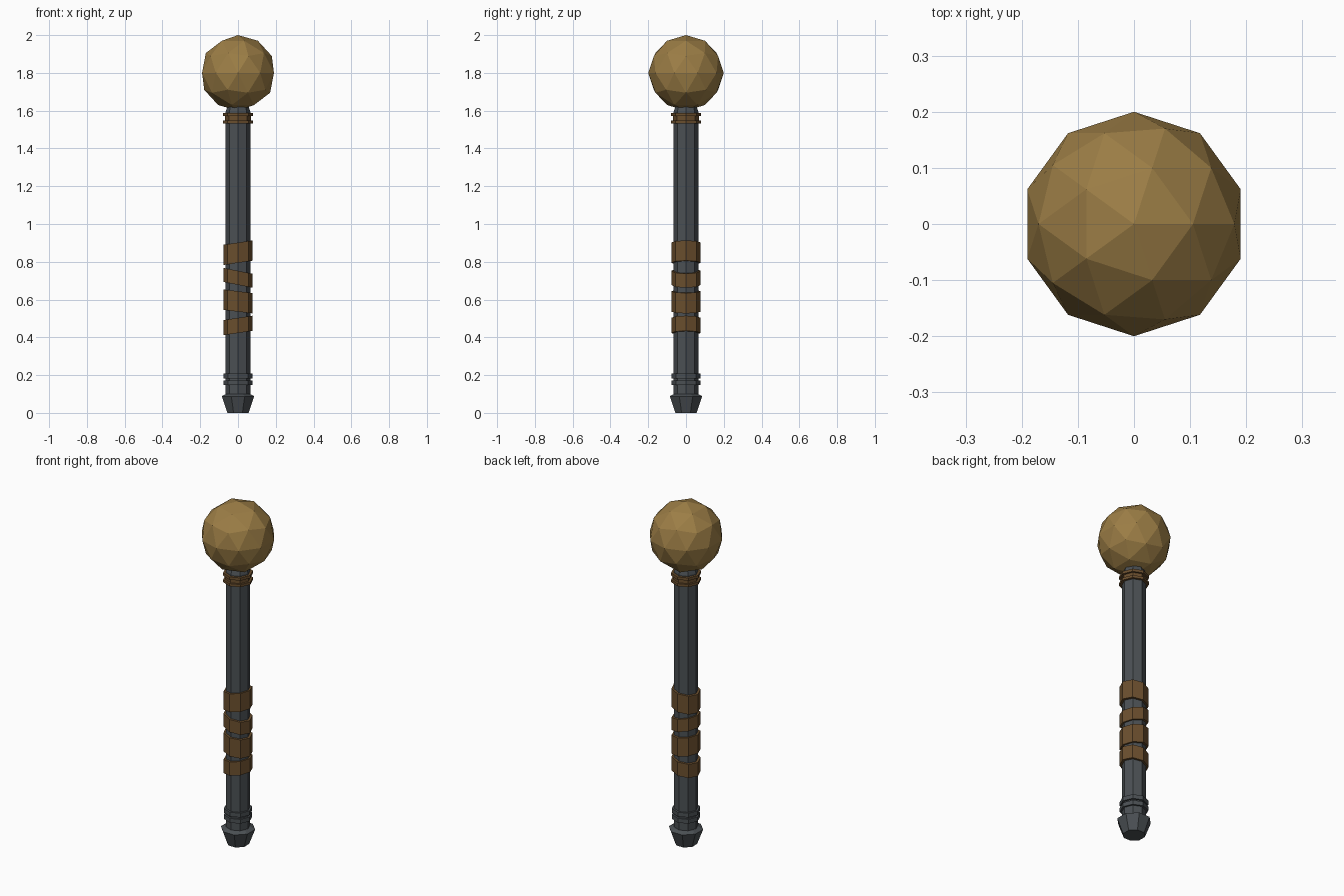
import bpy, bmesh, math
from mathutils import Matrix

if "Cube" in bpy.data.objects:
    bpy.data.objects.remove(bpy.data.objects["Cube"])


def material(name, rgb):
    m = bpy.data.materials.new(name)
    m.diffuse_color = (*rgb, 1)
    m.use_nodes = True
    m.node_tree.nodes["Principled BSDF"].inputs["Base Color"].default_value = m.diffuse_color
    return m


BRASS = material("dull brass", (0.33, 0.205, 0.06))
IRON = material("dark iron", (0.07, 0.08, 0.088))
LEATHER = material("brown leather", (0.145, 0.077, 0.027))


def finish(name, bm, mat):
    bmesh.ops.recalc_face_normals(bm, faces=bm.faces)
    me = bpy.data.meshes.new(name)
    bm.to_mesh(me)
    bm.free()
    me.materials.append(mat)
    ob = bpy.data.objects.new(name, me)
    bpy.context.collection.objects.link(ob)
    return ob


def lathe(name, profile, mat, phase=0.0, tilt=0.0, n=8):
    """Capped n-sided turning of (radius, z) points; tilt leans it across x."""
    bm = bmesh.new()
    rings = []
    for r, z in profile:
        ring = []
        for i in range(n):
            a = phase + 2 * math.pi * i / n
            x, y = r * math.cos(a), r * math.sin(a)
            ring.append(bm.verts.new((x, y, z + x * tilt)))
        rings.append(ring)
    for a, b in zip(rings, rings[1:]):
        for i in range(n):
            j = (i + 1) % n
            bm.faces.new((a[i], a[j], b[j], b[i]))
    bm.faces.new(rings[0])
    bm.faces.new(rings[-1])
    return finish(name, bm, mat)


# round head
bm = bmesh.new()
bmesh.ops.create_icosphere(bm, subdivisions=2, radius=0.2,
                           matrix=Matrix.Translation((0, 0, 1.8)))
finish("head", bm, BRASS)

# shaft with tapered neck
lathe("shaft", [(0.065, 0.08), (0.065, 1.595), (0.055, 1.625)], IRON)

# flared foot, turned half a side from the shaft
k = 1 / math.cos(math.pi / 8)
lathe("foot", [(0.056 * k, 0), (0.086 * k, 0.088), (0.064 * k, 0.1)], IRON, math.pi / 8)

# rings above the foot and below the head
for i, (z0, z1) in enumerate([(0.147, 0.172), (0.183, 0.208)]):
    lathe(f"lower_ring_{i + 1}", [(0.076, z0), (0.076, z1)], IRON)
lathe("neck_binding", [(0.068, 1.535), (0.068, 1.58)], LEATHER)
for i, (z0, z1) in enumerate([(1.533, 1.548), (1.571, 1.587)]):
    lathe(f"neck_ring_{i + 1}", [(0.08, z0), (0.08, z1)], LEATHER)

# leaning grip wraps: centre height, band height, lean
wraps = [(0.848, 0.107, 0.15), (0.715, 0.074, -0.2),
         (0.59, 0.108, -0.12), (0.463, 0.08, 0.15)]
for i, (z, h, lean) in enumerate(wraps):
    lathe(f"grip_wrap_{i + 1}", [(0.078, z - h / 2), (0.078, z + h / 2)], LEATHER, tilt=lean)
